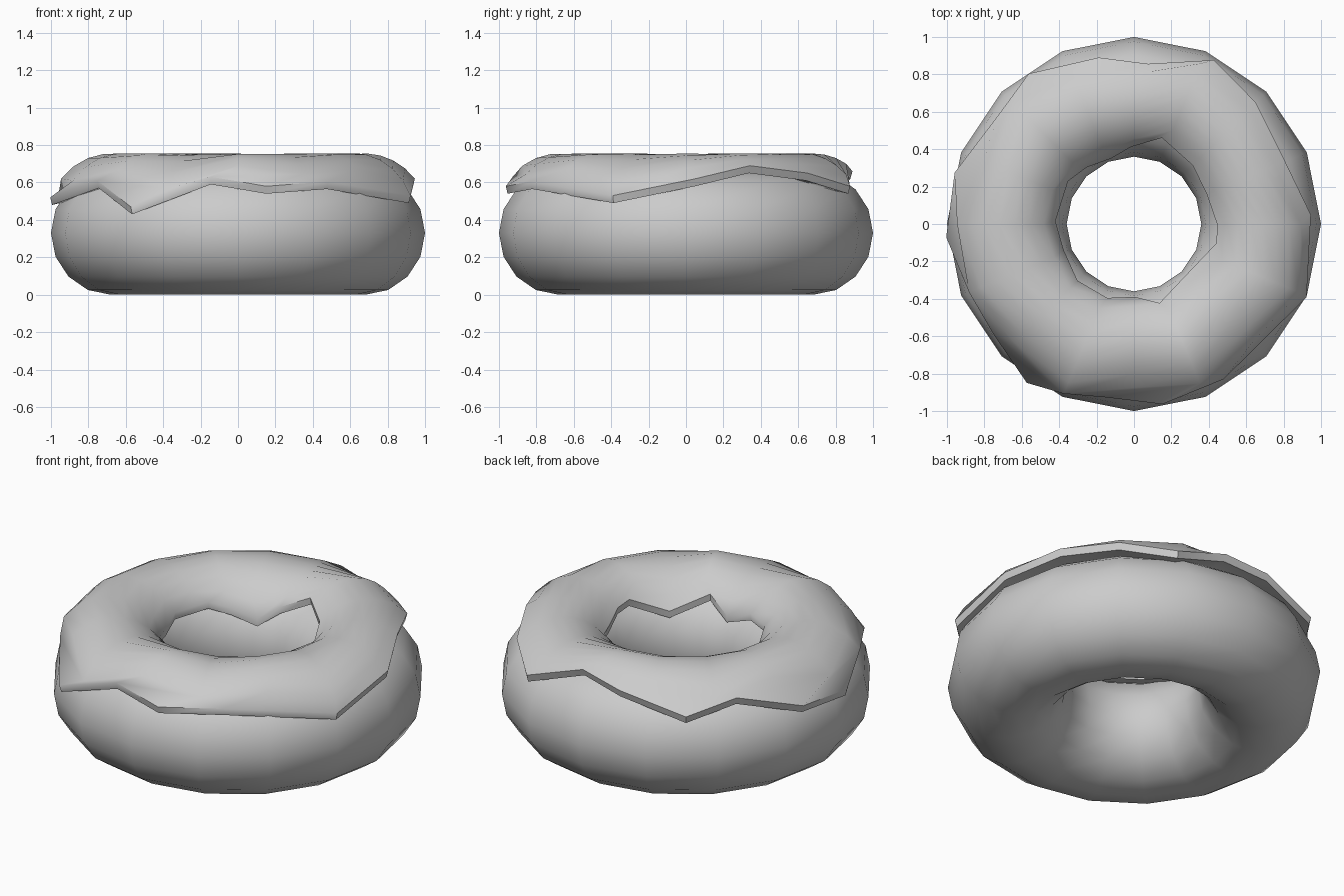
import bpy, bmesh
from math import sin, cos, asin, pi, radians, sqrt

if "Cube" in bpy.data.objects:
    bpy.data.objects.remove(bpy.data.objects["Cube"])

N = 16        # sides around the ring
R = 0.68      # ring radius
ZC = 0.33     # height of the tube centre


def ring_point(angle, r, z):
    return (r * cos(angle), r * sin(angle), z)


def shell_point(angle, z, a, b, side):
    # point at height z on an elliptical tube, outer (+1) or inner (-1) side
    t = min(1.0, abs(z - ZC) / b)
    return ring_point(angle, R + side * a * sqrt(1 - t * t), z)


def make_ring(name, columns):
    # skin closed cross-sections placed around the ring
    bm = bmesh.new()
    cols = [[bm.verts.new(p) for p in c] for c in columns]
    m = len(cols[0])
    for i in range(N):
        a, b = cols[i], cols[(i + 1) % N]
        for j in range(m):
            k = (j + 1) % m
            bm.faces.new((a[j], b[j], b[k], a[k]))
    bmesh.ops.recalc_face_normals(bm, faces=bm.faces)
    me = bpy.data.meshes.new(name)
    bm.to_mesh(me)
    bm.free()
    ob = bpy.data.objects.new(name, me)
    bpy.context.collection.objects.link(ob)
    bpy.ops.object.select_all(action='DESELECT')
    bpy.context.view_layer.objects.active = ob
    ob.select_set(True)
    bpy.ops.object.shade_smooth_by_angle(angle=radians(45))
    return ob


# Dough ring
make_ring("dough", [
    [ring_point(2 * pi * i / N, R + 0.32 * cos(2 * pi * j / 16),
                ZC + ZC * sin(2 * pi * j / 16)) for j in range(16)]
    for i in range(N)])

# Icing: drip edges as (angle in degrees, height of the lip)
outer = [(3, .58), (23, .65), (45, .61), (64, .54), (85, .66), (102, .62),
         (125, .53), (142, .60), (164, .50), (184, .48), (218, .57),
         (236, .43), (261, .59), (279, .54), (300, .565), (337, .49)]
inner = [(0, .60), (22, .57), (45, .60), (72, .64), (92, .56), (109, .48),
         (130, .53), (147, .57), (178, .57), (200, .54), (225, .58),
         (250, .57), (271, .52), (288, .60), (318, .52), (347, .61)]

TOP, LIP, ROWS = 0.425, 0.04, 8
columns = []
for i in range(N):
    (ao, zo), (ai, zi) = outer[i], inner[i]
    ao, ai, mid = radians(ao), radians(ai), 2 * pi * i / N
    t0 = asin((zo + LIP - ZC) / TOP)
    t1 = pi - asin((zi + LIP - ZC) / TOP)
    col = [shell_point(ao, zo + 0.02, 0.28, 0.30, 1),     # hidden underside
           shell_point(ao, zo, 0.345, 0.375, 1)]          # outer lip
    for j in range(ROWS + 1):                             # upper skin
        t = t0 + (t1 - t0) * j / ROWS
        a = ao if j == 0 else ai if j == ROWS else mid
        half = 0.365 if t < pi / 2 else 0.345
        col.append(ring_point(a, R + half * cos(t), ZC + TOP * sin(t)))
    col += [shell_point(ai, zi, 0.335, 0.375, -1),        # inner lip
            shell_point(ai, zi + 0.02, 0.28, 0.30, -1),
            ring_point(mid, R, 0.60)]
    columns.append(col)
make_ring("icing", columns)
